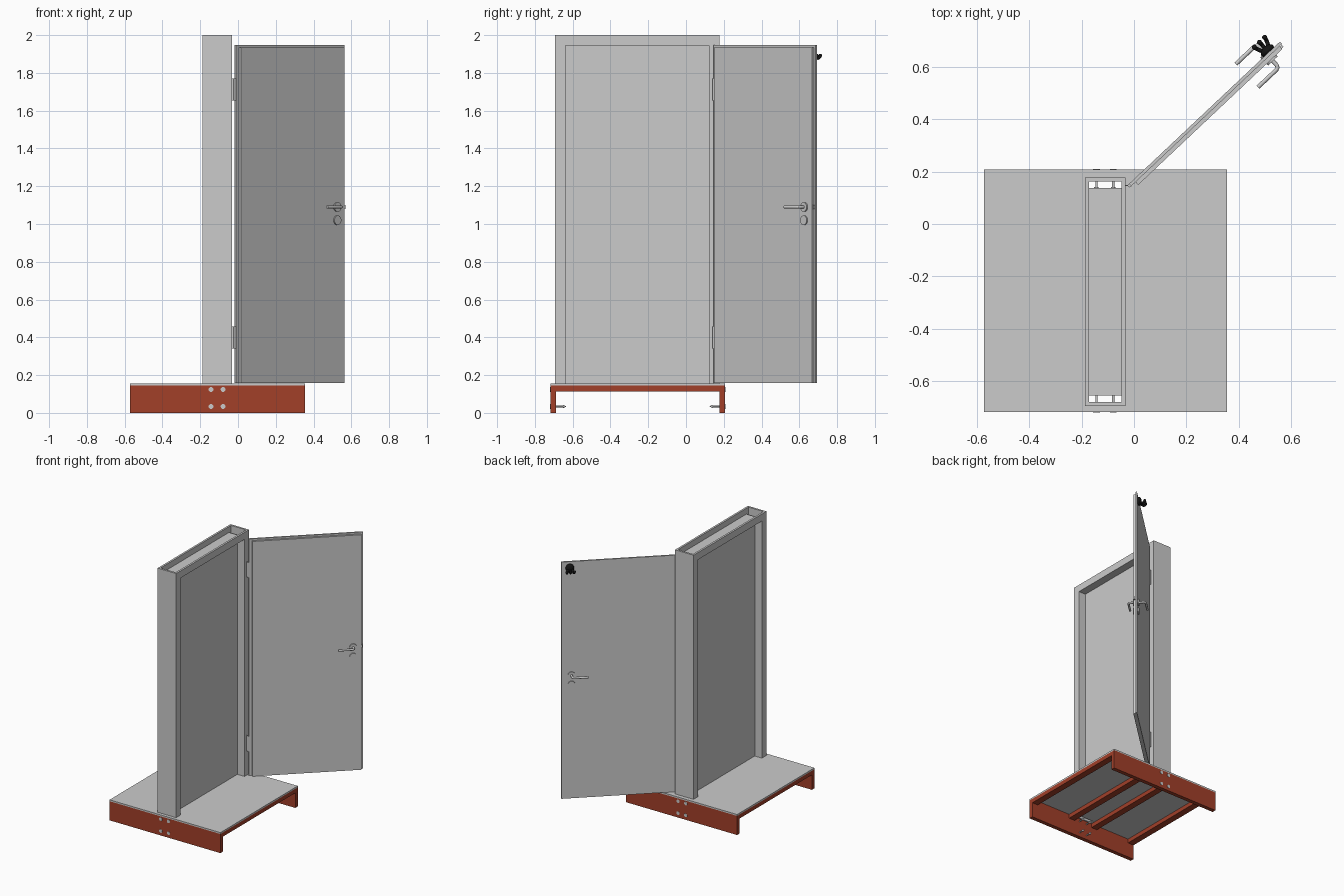
import bpy, bmesh, math
from mathutils import Matrix, Vector

if "Cube" in bpy.data.objects:
    bpy.data.objects.remove(bpy.data.objects["Cube"])

def material(name, rgb):
    m = bpy.data.materials.new(name)
    m.diffuse_color = (*rgb, 1)
    m.use_nodes = True
    m.node_tree.nodes["Principled BSDF"].inputs["Base Color"].default_value = m.diffuse_color
    return m

RED = material("red_paint", (0.36, 0.05, 0.022))
BLACK = material("black_plastic", (0.008, 0.008, 0.008))
IDENT = Matrix.Identity(4)
# door space: x along the leaf, y out of its lipped face
DOOR = Matrix.Translation((-0.019, 0.153, 0)) @ Matrix.Rotation(math.radians(43.3), 4, 'Z')

def finish(name, bm, mat=None, xf=IDENT, smooth=False):
    bmesh.ops.recalc_face_normals(bm, faces=bm.faces)
    me = bpy.data.meshes.new(name)
    bm.to_mesh(me)
    bm.free()
    ob = bpy.data.objects.new(name, me)
    bpy.context.collection.objects.link(ob)
    ob.matrix_world = xf
    if mat:
        me.materials.append(mat)
    if smooth:
        bpy.context.view_layer.objects.active = ob
        bpy.ops.object.select_all(action='DESELECT')
        ob.select_set(True)
        bpy.ops.object.shade_smooth_by_angle(angle=math.radians(40))
    return ob

def box(name, x, y, z, mat=None, xf=IDENT):
    bm = bmesh.new()
    c = [(a + b) / 2 for a, b in (x, y, z)]
    s = [abs(b - a) for a, b in (x, y, z)]
    bmesh.ops.create_cube(bm, size=1, matrix=Matrix.Translation(c) @ Matrix.Diagonal((*s, 1)))
    return finish(name, bm, mat, xf)

def add_cone(bm, a, b, r1, r2, seg=20):
    a, b = Vector(a), Vector(b)
    rot = (b - a).to_track_quat('Z', 'Y').to_matrix().to_4x4()
    bmesh.ops.create_cone(bm, cap_ends=True, segments=seg, radius1=r1, radius2=r2,
                          depth=(b - a).length, matrix=Matrix.Translation((a + b) / 2) @ rot)

def rod(name, a, b, r, mat=None, xf=IDENT):
    bm = bmesh.new()
    add_cone(bm, a, b, r, r, 24)
    return finish(name, bm, mat, xf, True)

def tube(name, pts, r, mat=None, xf=IDENT):
    cu = bpy.data.curves.new(name, 'CURVE')
    cu.dimensions = '3D'
    cu.bevel_depth, cu.bevel_resolution, cu.use_fill_caps = r, 3, True
    sp = cu.splines.new('POLY')
    sp.points.add(len(pts) - 1)
    for p, co in zip(sp.points, pts):
        p.co = (*co, 1)
    tmp = bpy.data.objects.new(name + "_path", cu)
    bpy.context.collection.objects.link(tmp)
    bm = bmesh.new()
    bm.from_mesh(tmp.to_mesh())
    bpy.data.objects.remove(tmp)
    return finish(name, bm, mat, xf, True)

def prism_x(name, yz, x0, x1):
    bm = bmesh.new()
    f = bm.faces.new([bm.verts.new((x0, y, z)) for y, z in yz])
    r = bmesh.ops.extrude_face_region(bm, geom=[f])
    bmesh.ops.translate(bm, vec=(x1 - x0, 0, 0),
                        verts=[v for v in r['geom'] if isinstance(v, bmesh.types.BMVert)])
    return finish(name, bm)

# main dimensions
X0, X1, Y0, Y1 = -0.572, 0.355, -0.717, 0.207     # base
FX0, FX1, FY0, FY1 = -0.187, -0.032, -0.693, 0.177  # frame
W = 0.015                                          # sheet thickness
FW, TOP, FLOOR = 0.054, 2.0, 0.155
CY = (FY0 + FY1) / 2

# base platform with openings under the hollow posts
xs = [X0, FX0 + W, FX1 - W, X1]
ys = [Y0, FY0 + W, FY0 + FW - W, FY1 - FW + W, FY1 - W, Y1]
bm = bmesh.new()
v = [[bm.verts.new((x, y, FLOOR - 0.011)) for y in ys] for x in xs]
for i in range(3):
    for j in range(5):
        if (i, j) not in ((1, 1), (1, 3)):
            bm.faces.new((v[i][j], v[i + 1][j], v[i + 1][j + 1], v[i][j + 1]))
r = bmesh.ops.extrude_face_region(bm, geom=bm.faces[:])
bmesh.ops.translate(bm, vec=(0, 0, 0.011),
                    verts=[e for e in r['geom'] if isinstance(e, bmesh.types.BMVert)])
finish("platform", bm)

# red side boards and the joists between them
BT, BZ = 0.03, FLOOR - 0.011
box("front_board", (X0, X1), (Y0, Y0 + BT), (0, BZ), RED)
box("back_board", (X0, X1), (Y1 - BT, Y1), (0, BZ), RED)
for i, x in enumerate((X0, FX0 - 0.05, FX1, X1 - 0.05)):
    box(f"joist_{i}", (x, x + 0.05), (Y0 + BT, Y1 - BT), (0.113, BZ), RED)

# bolts through the boards
for side, y, d in (("front", Y0, 1), ("back", Y1, -1)):
    for x in (-0.143, -0.079):
        for z in (0.034, 0.124):
            bm = bmesh.new()
            add_cone(bm, (x, y - d * 0.002, z), (x, y + d * 0.004, z), 0.013, 0.013)
            add_cone(bm, (x, y + d * 0.004, z), (x, y + d * 0.066, z), 0.0045, 0.0045, 12)
            add_cone(bm, (x, y + d * 0.066, z), (x, y + d * 0.082, z), 0.009, 0.001, 12)
            finish(f"{side}_bolt", bm, None, IDENT, True)

# hollow door frame: two U-shaped face sheets, edge sheets, jambs, header
ya, yb, zt = FY0 + FW, FY1 - FW, TOP - FW
u = [(FY0, FLOOR), (FY0, TOP), (FY1, TOP), (FY1, FLOOR), (yb, FLOOR), (yb, zt), (ya, zt), (ya, FLOOR)]
prism_x("frame_face_right", u, FX1 - W, FX1)
prism_x("frame_face_left", u, FX0, FX0 + W)
xi = (FX0 + W, FX1 - W)
box("frame_edge_front", xi, (FY0, FY0 + W), (FLOOR, TOP))
box("frame_edge_back", xi, (FY1 - W, FY1), (FLOOR, TOP))
box("jamb_front", xi, (ya - W, ya), (FLOOR, zt + 0.01))
box("jamb_back", xi, (yb, yb + W), (FLOOR, zt + 0.01))
box("header_floor", xi, (ya, yb), (zt, zt + 0.01))
CX = (FX0 + FX1) / 2
box("infill_panel", (CX - 0.018, CX + 0.018), (ya, yb), (FLOOR, zt))

# door leaf: wider lipped layer and narrower inner layer
box("door_lip", (0, 0.79), (-0.012, 0), (0.158, 1.947), None, DOOR)
box("door_core", (0.023, 0.777), (-0.027, -0.012), (0.158, 1.934), None, DOOR)
box("latch", (0.777, 0.787), (-0.024, -0.014), (1.08, 1.10), None, DOOR)

# hinges
for n, z0, z1 in (("upper", 1.655, 1.77), ("lower", 0.34, 0.457)):
    rod(f"{n}_hinge_pin", (-0.016, 0.147, z0), (-0.016, 0.147, z1), 0.007)
    box(f"{n}_hinge_leaf", (FX1, -0.016), (0.145, 0.149), (z0, z1))

# handles, roses and keyhole covers on both faces
for n, f, d, reach in (("inner", -0.027, -1, 0.042), ("outer", 0.0, 1, 0.053)):
    for part, z in (("rose", 1.09), ("keyhole_cover", 1.02)):
        rod(f"{n}_{part}", (0.72, f, z), (0.72, f + d * 0.008, z), 0.025, None, DOOR)
    e = f + d * reach
    tube(f"{n}_lever", [(0.72, f, 1.09), (0.72, e - d * 0.012, 1.09), (0.716, e - d * 0.003, 1.09),
                        (0.707, e, 1.09), (0.61, e, 1.09)], 0.008, None, DOOR)

# black three-pronged hook near the top corner
bm = bmesh.new()
bmesh.ops.create_uvsphere(bm, u_segments=20, v_segments=12, radius=1,
                          matrix=Matrix.Translation((0.732, 0.008, 1.902)) @ Matrix.Diagonal((0.03, 0.018, 0.032, 1)))
bmesh.ops.bisect_plane(bm, geom=bm.verts[:] + bm.edges[:] + bm.faces[:],
                       plane_co=(0, 0, 0), plane_no=(0, -1, 0), clear_outer=True)
finish("hook_base", bm, BLACK, DOOR, True)
for i in (-1, 0, 1):
    c = 0.732
    tip = (c + i * 0.027, 0.052, 1.892)
    tube(f"hook_prong_{i + 1}", [(c + i * 0.010, 0.012, 1.905), (c + i * 0.018, 0.024, 1.882),
                                 (c + i * 0.024, 0.038, 1.876), (c + i * 0.027, 0.048, 1.884), tip],
         0.008, BLACK, DOOR)
    bm = bmesh.new()
    bmesh.ops.create_icosphere(bm, subdivisions=2, radius=0.0095, matrix=Matrix.Translation(tip))
    finish(f"hook_tip_{i + 1}", bm, BLACK, DOOR, True)
